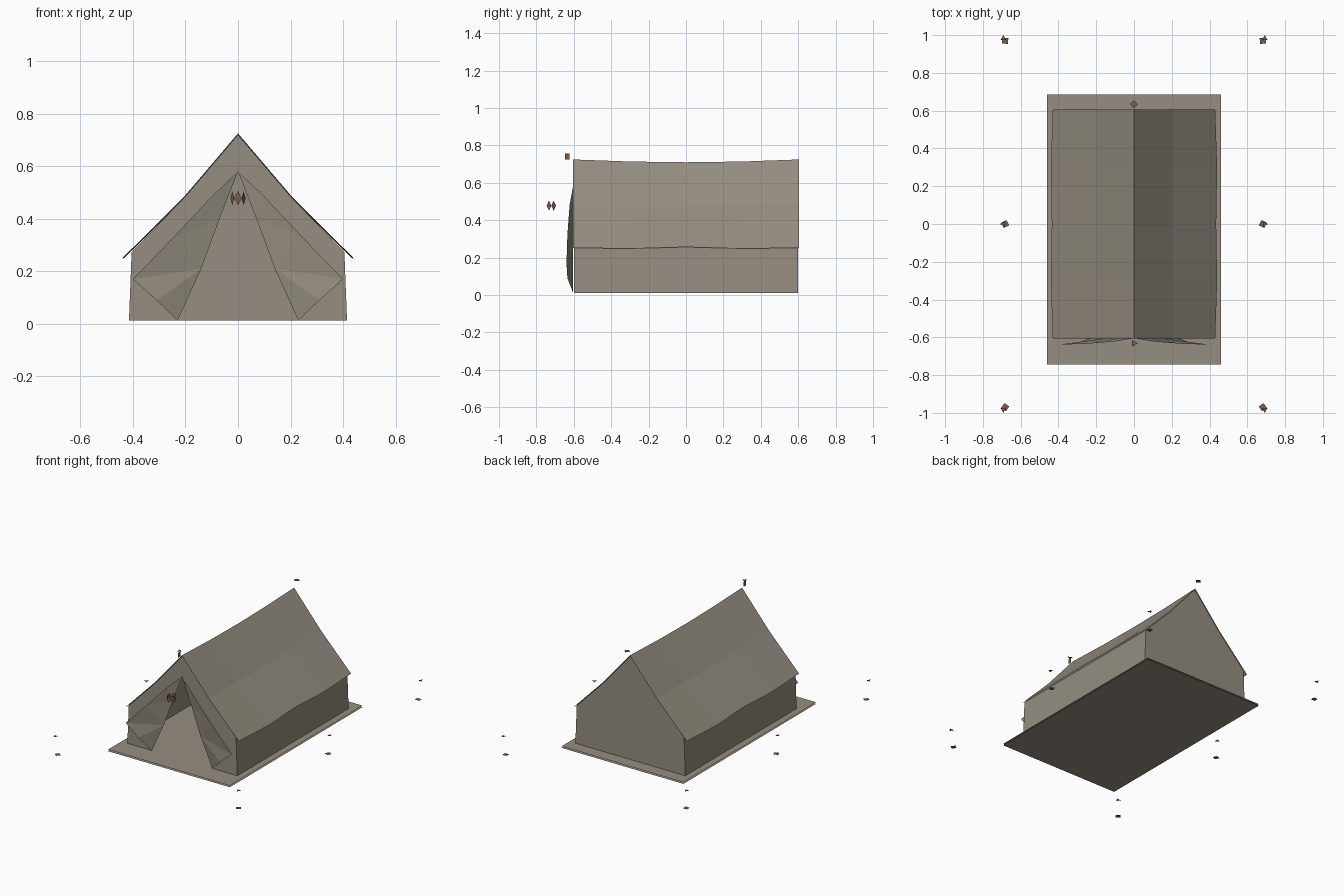
import bpy, bmesh
from math import cos, sin, tan, pi, radians
from mathutils import Vector, Matrix

cube = bpy.data.objects.get("Cube")
if cube:
    bpy.data.objects.remove(cube)


def material(name, rgb):
    m = bpy.data.materials.new(name)
    m.use_nodes = True
    m.diffuse_color = (*rgb, 1)
    m.node_tree.nodes["Principled BSDF"].inputs["Base Color"].default_value = (*rgb, 1)
    return m


CANVAS = material("canvas", (0.30, 0.27, 0.22))
WOOD = material("wood", (0.21, 0.11, 0.065))


def build(name, polygons, mat, mirrored=False):
    """Make an object from flat polygons, optionally mirrored across x."""
    bm = bmesh.new()
    for poly in polygons:
        bm.faces.new([bm.verts.new(p) for p in poly])
        if mirrored:
            bm.faces.new([bm.verts.new((-x, y, z)) for x, y, z in reversed(poly)])
    bmesh.ops.remove_doubles(bm, verts=bm.verts, dist=0.0005)
    mesh = bpy.data.meshes.new(name)
    bm.to_mesh(mesh)
    bm.free()
    mesh.materials.append(mat)
    obj = bpy.data.objects.new(name, mesh)
    bpy.context.collection.objects.link(obj)
    return obj


def disc(center, radius, sides, turn=0.0):
    """Flat polygon facing up."""
    cx, cy, cz = center
    return [(cx + radius * cos(turn + 2 * pi * i / sides),
             cy + radius * sin(turn + 2 * pi * i / sides), cz) for i in range(sides)]


def sheet(z):
    return [(-0.46, -0.745, z), (0.46, -0.745, z), (0.46, 0.685, z), (-0.46, 0.685, z)]


# Ground sheet: upper and lower layers
FLOOR = 0.012
build("ground_sheet", [sheet(FLOOR), sheet(0.001)[::-1]], CANVAS)

# Sagging roof: ridge, fold and eave across five stations
sections = []
for y, ridge, fold, eave_x, eave_z in (
        (-0.605, 0.725, 0.490, 0.430, 0.253),
        (-0.30, 0.714, 0.480, 0.440, 0.248),
        (0.0, 0.710, 0.475, 0.435, 0.257),
        (0.30, 0.714, 0.480, 0.440, 0.248),
        (0.605, 0.725, 0.490, 0.430, 0.253)):
    sections.append([(0, y, ridge), (0.2, y, fold), (eave_x, y, eave_z)])
roof = []
for a, b in zip(sections, sections[1:]):
    for i in range(2):
        roof.append([a[i], a[i + 1], b[i + 1], b[i]])
build("roof", roof, CANVAS, mirrored=True)

# Side walls
build("side_walls", [[(0.415, -0.6, FLOOR), (0.415, 0.6, FLOOR),
                      (0.405, 0.6, 0.272), (0.405, -0.6, 0.272)]], CANVAS, mirrored=True)

# Gable ends: closed at the back, open doorway at the front
gable = [(0, 0.72), (0.2, 0.485), (0.405, 0.272), (0.415, FLOOR)]
doorway = [(0.23, FLOOR), (0.14, 0.21), (0.07, 0.40), (0, 0.58)]
back = gable + [(0, FLOOR)]
build("back_wall", [[(x, 0.6, z) for x, z in back]], CANVAS, mirrored=True)
build("front_wall", [[(x, -0.6, z) for x, z in reversed(gable + doorway)]],
      CANVAS, mirrored=True)

# Door flaps folded outwards
in_foot, in_low, in_high, apex = [(x, -0.604, z) for x, z in doorway]
out_high = (0.10, -0.622, 0.485)
out_mid = (0.25, -0.634, 0.325)
out_tip = (0.40, -0.639, 0.17)
fold = (0.31, -0.634, 0.09)
build("door_flaps", [
    [apex, in_high, out_high], [in_high, out_mid, out_high],
    [in_high, in_low, out_mid], [in_low, out_tip, out_mid],
    [in_low, fold, out_tip], [in_low, in_foot, fold]], CANVAS, mirrored=True)

# Pegs at corners and mid sides: foot plates and top plates
feet, tops = [], []
for y in (-1, 0, 1):
    out = 0.97 * y
    feet.append(disc((0.682, out, 0.005), 0.022, 4, radians(20 + 30 * y)))
    tops.append(disc((0.692, out + 0.012 * y, 0.132), 0.018, 3, radians(90 * y)))
build("peg_feet", feet, WOOD, mirrored=True)
build("peg_tops", tops, WOOD, mirrored=True)

# Pole caps above the ridge ends and the lantern hook plate
build("back_pole_cap", [disc((0, 0.635, 0.765), 0.021, 4)], WOOD)
build("front_pole_cap", [disc((0, -0.632, 0.765), 0.019, 3)], WOOD)
build("lantern_hook", [[(0, -0.648, 0.724), (0, -0.622, 0.724),
                        (0, -0.622, 0.757), (0, -0.648, 0.757)]], WOOD)

# Hanging lantern: ring of six diamond panes
apothem, half_height = 0.025, 0.027
half_width = apothem * tan(pi / 6)
pane = [Vector(p) for p in ((0, -apothem, -half_height), (half_width, -apothem, 0),
                            (0, -apothem, half_height), (-half_width, -apothem, 0))]
center = Vector((0, -0.72, 0.478))
panes = []
for i in range(6):
    spin = Matrix.Rotation(i * pi / 3, 3, "Z")
    panes.append([center + spin @ p for p in pane])
build("lantern", panes, WOOD)
